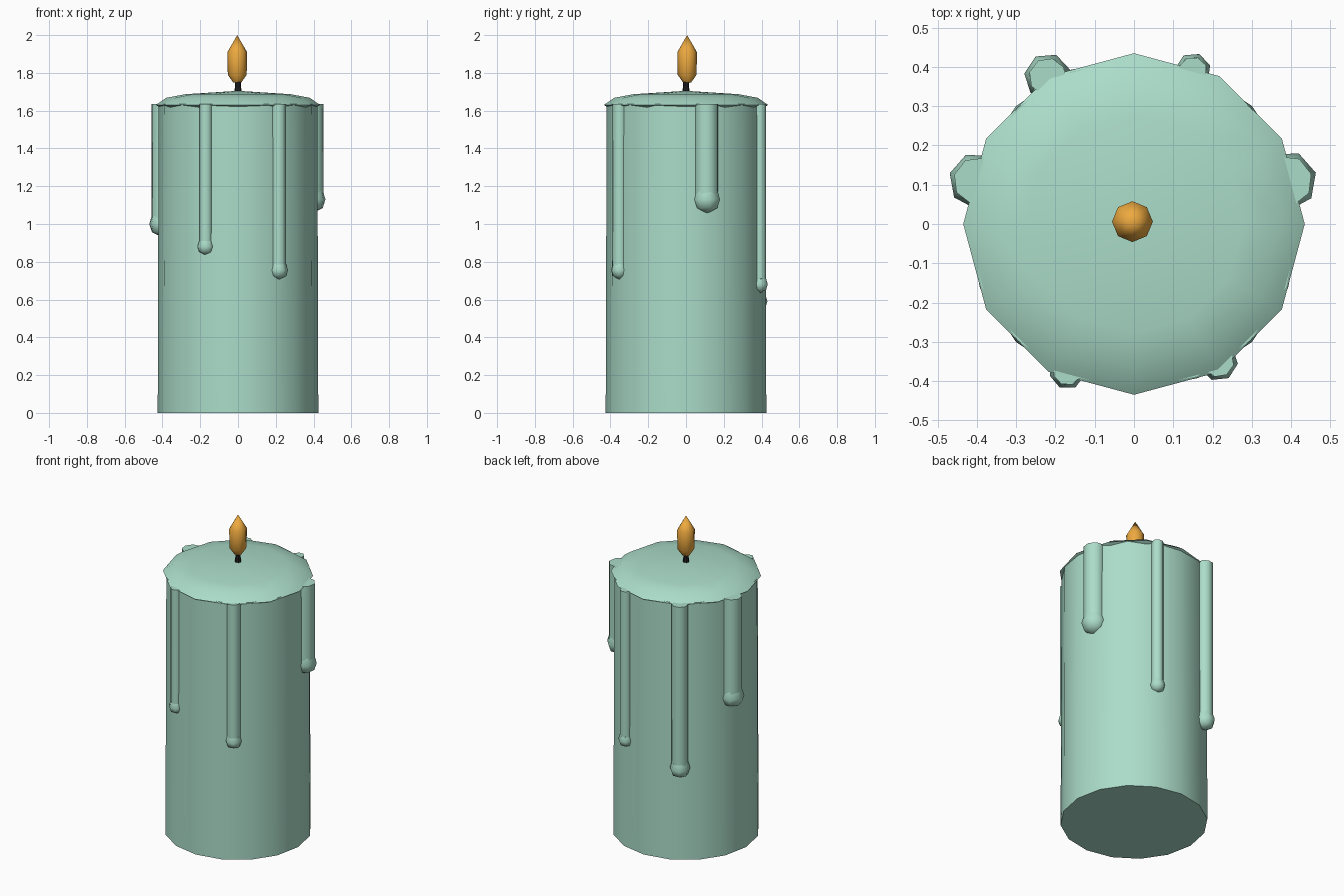
import bpy, bmesh, math

if "Cube" in bpy.data.objects:
    bpy.data.objects.remove(bpy.data.objects["Cube"])


def material(name, rgb):
    m = bpy.data.materials.new(name)
    m.diffuse_color = (*rgb, 1)
    m.use_nodes = True
    m.node_tree.nodes["Principled BSDF"].inputs["Base Color"].default_value = m.diffuse_color
    return m


WAX = material("wax_green", (0.41, 0.72, 0.59))
FLAME = material("flame_orange", (0.85, 0.40, 0.05))
CHAR = material("wick_black", (0.015, 0.015, 0.015))


def lathe(name, profile, sides, mat, centre=(0, 0), turn=0.0, angle=40):
    """Spin (radius, z) points round a vertical axis; radius 0 makes a pole."""
    bm = bmesh.new()
    rings = []
    for r, z in profile:
        n = 1 if r == 0 else sides
        rings.append([bm.verts.new((centre[0] + r * math.cos(turn + math.tau * i / sides),
                                    centre[1] + r * math.sin(turn + math.tau * i / sides), z))
                      for i in range(n)])
    for a, b in zip(rings, rings[1:]):
        for i in range(sides):
            j = (i + 1) % sides
            if len(a) == 1:
                bm.faces.new((a[0], b[j], b[i]))
            elif len(b) == 1:
                bm.faces.new((a[i], a[j], b[0]))
            else:
                bm.faces.new((a[i], a[j], b[j], b[i]))
    for ring, flip in ((rings[0], True), (rings[-1], False)):
        if len(ring) > 1:
            bm.faces.new(ring[::-1] if flip else ring)
    bmesh.ops.recalc_face_normals(bm, faces=bm.faces)
    me = bpy.data.meshes.new(name)
    bm.to_mesh(me)
    bm.free()
    me.materials.append(mat)
    ob = bpy.data.objects.new(name, me)
    bpy.context.collection.objects.link(ob)
    bpy.ops.object.select_all(action='DESELECT')
    ob.select_set(True)
    bpy.context.view_layer.objects.active = ob
    bpy.ops.object.shade_smooth_by_angle(angle=math.radians(angle))
    return ob


# Candle body
lathe("candle_body", [(0.425, 0), (0.425, 0.05), (0.42, 1.635)], 16, WAX)

# Domed wax top with a slight overhang
lathe("wax_top", [(0.40, 1.61), (0.435, 1.63), (0.38, 1.668), (0.28, 1.687), (0, 1.705)],
      12, WAX, turn=math.pi / 2, angle=60)

# Wick and flame
lathe("wick", [(0.02, 1.69), (0.016, 1.73), (0.016, 1.78)], 8, CHAR)
lathe("flame", [(0, 1.745), (0.022, 1.75), (0.05, 1.79), (0.052, 1.91), (0, 2.0)],
      8, FLAME, centre=(-0.004, 0.006))

# Wax runs: x, y, tube radius, bulb radius, bulb centre z
drips = [
    (-0.17, -0.375, 0.036, 0.046, 0.88),
    (0.215, -0.35, 0.040, 0.050, 0.755),
    (0.39, 0.11, 0.064, 0.076, 1.13),
    (-0.40, 0.11, 0.060, 0.072, 1.0),
    (0.15, 0.39, 0.036, 0.046, 0.68),
    (-0.22, 0.375, 0.048, 0.060, 0.59),
]
for k, (x, y, r, b, z) in enumerate(drips, 1):
    out = math.atan2(y, x)
    lathe(f"drip_{k}", [(r, z), (r, 1.635)], 8, WAX, (x, y), out, angle=60)
    lathe(f"drip_bulb_{k}", [(0, z - b), (b * 0.8, z - b * 0.6), (b, z),
                             (b * 0.8, z + b * 0.65), (0, z + b * 0.9)],
          7, WAX, (x, y), out, angle=50)
